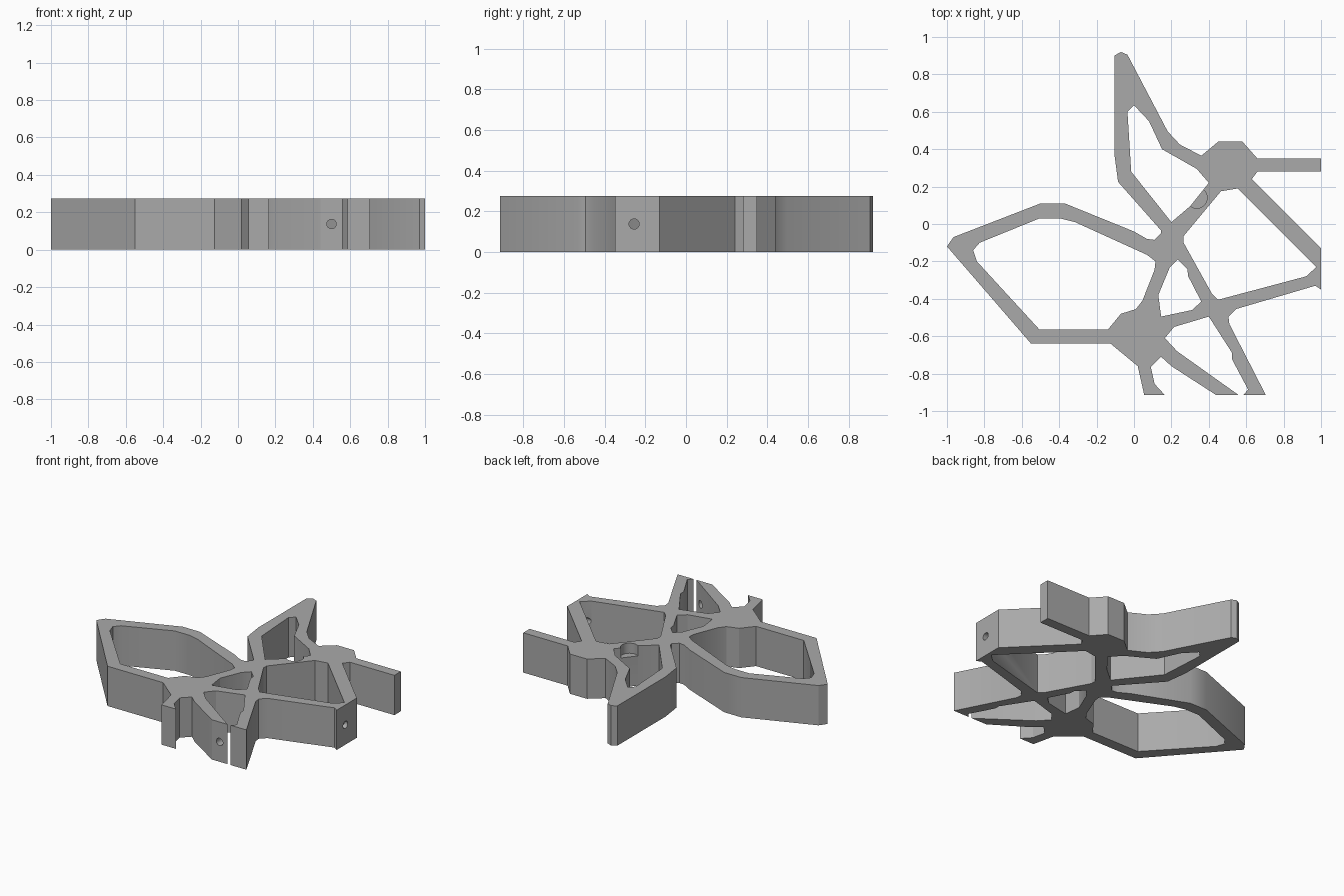
import bpy
import bmesh
from mathutils import Vector

HEIGHT = .275

# Outer contour, section by section
blade_side = [(-.105, .375), (-.105, .9), (-.07, .92), (-.035, .905), (.18, .495),
              (.245, .425), (.36, .365)]
arm_side = [(.45, .44), (.58, .44), (.66, .35), (1, .35), (1, .28), (.66, .28), (.63, .24)]
wedge_side = [(1, -.13), (1, -.35), (.97, -.33), (.545, -.455), (.505, -.495), (.51, -.535)]
legs_side = [(.705, -.915), (.585, -.915), (.61, -.885), (.525, -.725), (.525, -.69),
             (.4, -.495), (.215, -.55), (.165, -.61), (.23, -.68), (.56, -.915),
             (.44, -.915), (.2, -.76), (.145, -.71), (.09, -.765), (.11, -.855),
             (.165, -.915), (.055, -.915), (.02, -.76)]
wing_side = [(-.125, -.64), (-.55, -.64), (-1, -.12), (-.965, -.07), (-.5, .11),
             (-.37, .11), (0, -.04), (.07, -.08), (.11, -.085), (.145, -.05),
             (.145, -.035), (-.085, .225)]
outline = blade_side + arm_side + wedge_side + legs_side + wing_side

# Openings between the struts
blade_cell = [(0, .635), (-.035, .6), (-.015, .28), (.2, .01), (.3, .095), (.4, .22),
              (.335, .295), (.15, .4), (.08, .55)]
wedge_cell = [(.465, .175), (.555, .19), (.975, -.23), (.92, -.28), (.45, -.405),
              (.415, -.37), (.265, -.1), (.265, -.065)]
centre_cell = [(.235, -.19), (.285, -.24), (.29, -.28), (.36, -.415), (.31, -.46),
               (.145, -.495), (.13, -.38), (.19, -.235)]
wing_cell = [(-.86, -.14), (-.825, -.1), (-.505, .03), (-.395, .03), (-.315, .01),
             (.07, -.165), (.115, -.2), (.11, -.245), (.045, -.41), (.01, -.455),
             (-.07, -.48), (-.14, -.565), (-.505, -.565), (-.84, -.2)]


def make_material(name, colour):
    material = bpy.data.materials.new(name)
    material.use_nodes = True
    material.diffuse_color = colour
    shader = next(n for n in material.node_tree.nodes if n.type == 'BSDF_PRINCIPLED')
    shader.inputs["Base Color"].default_value = colour
    return material


def extrude_profile(name, loops, height):
    """Fill flat loops, treating inner loops as holes, and extrude them upward."""
    bm = bmesh.new()
    edges = []
    for loop in loops:
        verts = [bm.verts.new((x, y, 0)) for x, y in loop]
        edges += [bm.edges.new((verts[i - 1], verts[i])) for i in range(len(verts))]
    bmesh.ops.triangle_fill(bm, use_beauty=True, use_dissolve=False, edges=edges)
    extruded = bmesh.ops.extrude_face_region(bm, geom=bm.faces[:])
    top = [item for item in extruded["geom"] if isinstance(item, bmesh.types.BMVert)]
    bmesh.ops.translate(bm, verts=top, vec=(0, 0, height))
    bmesh.ops.recalc_face_normals(bm, faces=bm.faces[:])
    mesh = bpy.data.meshes.new(name)
    bm.to_mesh(mesh)
    bm.free()
    obj = bpy.data.objects.new(name, mesh)
    bpy.context.collection.objects.link(obj)
    return obj


def drill(target, start, end, radius):
    """Cut a round hole between two points."""
    start, end = Vector(start), Vector(end)
    axis = end - start
    bpy.ops.mesh.primitive_cylinder_add(
        vertices=32, radius=radius, depth=axis.length, location=(start + end) / 2,
        rotation=axis.to_track_quat('Z', 'Y').to_euler())
    cutter = bpy.context.object
    cutter.hide_render = True
    modifier = target.modifiers.new("drill", 'BOOLEAN')
    modifier.operation = 'DIFFERENCE'
    modifier.solver = 'EXACT'
    modifier.object = cutter
    bpy.context.view_layer.objects.active = target
    bpy.ops.object.modifier_apply(modifier=modifier.name)
    bpy.data.objects.remove(cutter, do_unlink=True)


if "Cube" in bpy.data.objects:
    bpy.data.objects.remove(bpy.data.objects["Cube"], do_unlink=True)

# Strut frame with its five-cornered openings
frame = extrude_profile(
    "strut_frame", [outline, blade_cell, wedge_cell, centre_cell, wing_cell], HEIGHT)
frame.data.materials.append(make_material("plain grey", (.4, .4, .4, 1)))

# Screw holes through the leg tip and the wedge end, and a round seat in the strut
middle = HEIGHT / 2
drill(frame, (.5, -1, middle), (.5, -.78, middle), .025)
drill(frame, (1.1, -.255, middle), (.9, -.255, middle), .025)
drill(frame, (.335, .14, HEIGHT + .1), (.335, .14, HEIGHT - .07), .056)

# Soft shading across shallow bends only
bpy.ops.object.select_all(action='DESELECT')
frame.select_set(True)
bpy.context.view_layer.objects.active = frame
bpy.ops.object.shade_smooth_by_angle(angle=.5)
